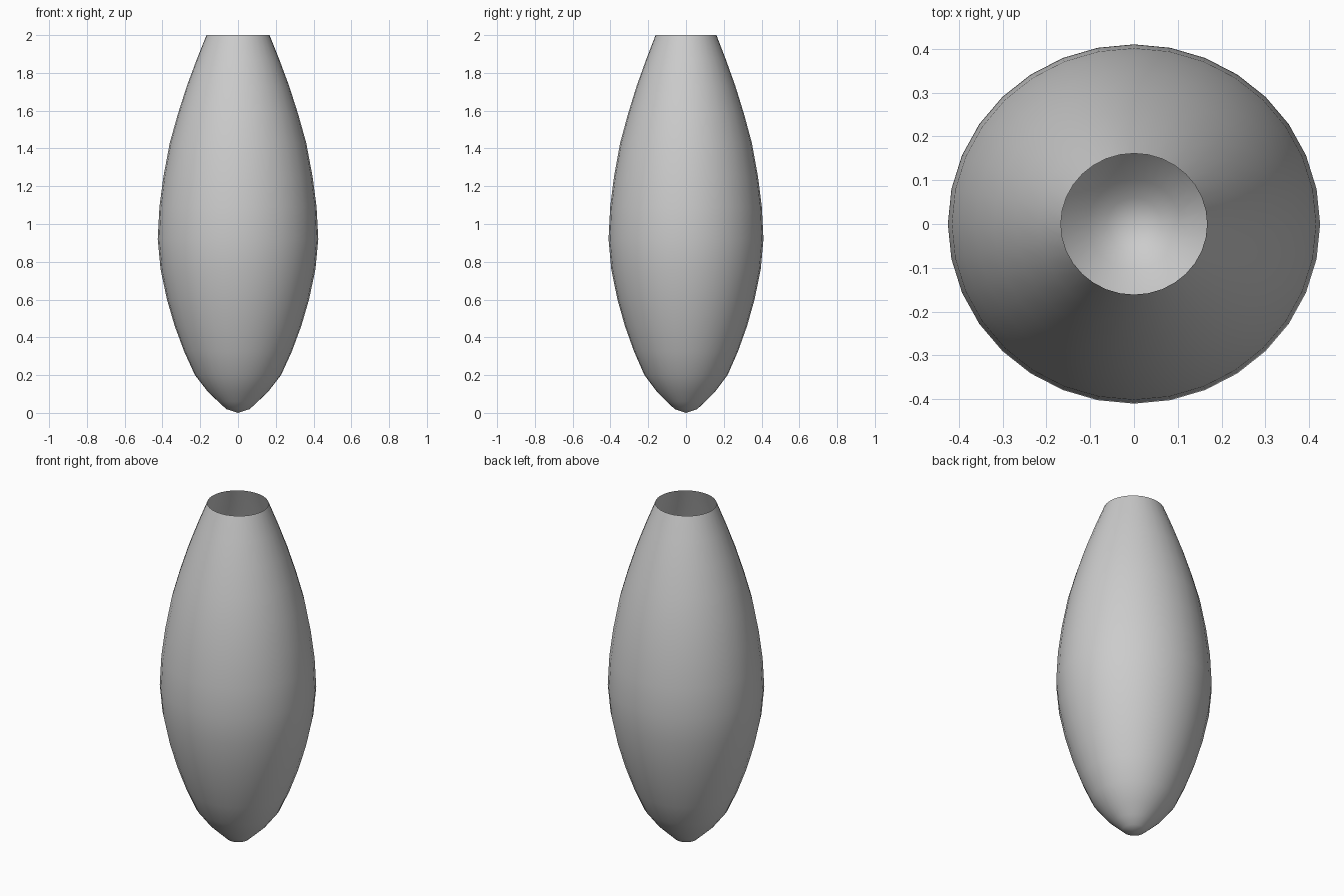
import bpy, bmesh, math

if "Cube" in bpy.data.objects:
    bpy.data.objects.remove(bpy.data.objects["Cube"])

SIDES = 32
Y_SCALE = 0.965  # slightly oval body

# Profile from base to open rim: (radius along x, height)
PROFILE = [(0.062, 0.02), (0.105, 0.06), (0.158, 0.11), (0.228, 0.20),
           (0.285, 0.325), (0.335, 0.46), (0.376, 0.60), (0.41, 0.76),
           (0.425, 0.92), (0.416, 1.09), (0.395, 1.25), (0.361, 1.43),
           (0.319, 1.58), (0.271, 1.73), (0.219, 1.87), (0.167, 2.0)]

# Open thin-walled vase, lathed ring by ring
bm = bmesh.new()
rings = []
for r, z in PROFILE:
    ring = []
    for i in range(SIDES):
        a = 2 * math.pi * i / SIDES
        ring.append(bm.verts.new((r * math.cos(a), r * Y_SCALE * math.sin(a), z)))
    rings.append(ring)
for low, high in zip(rings, rings[1:]):
    for i in range(SIDES):
        j = (i + 1) % SIDES
        bm.faces.new((low[i], low[j], high[j], high[i]))

# Rounded closed base
pole = bm.verts.new((0, 0, 0))
for i in range(SIDES):
    bm.faces.new((pole, rings[0][(i + 1) % SIDES], rings[0][i]))
for f in bm.faces:
    f.smooth = True

mesh = bpy.data.meshes.new("vase_body")
bm.to_mesh(mesh)
bm.free()
vase = bpy.data.objects.new("vase_body", mesh)
bpy.context.collection.objects.link(vase)
